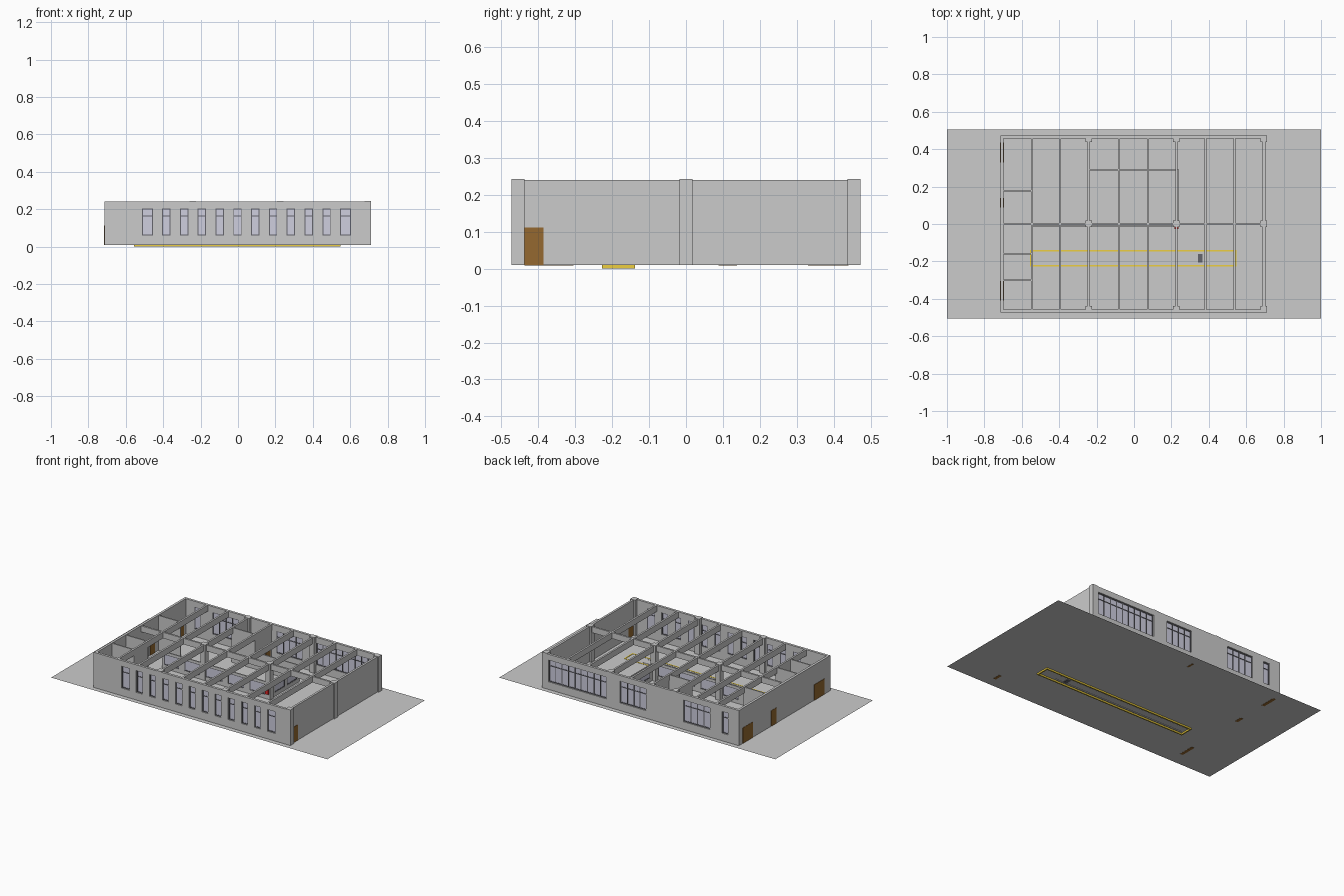
import bpy

if "Cube" in bpy.data.objects:
    bpy.data.objects.remove(bpy.data.objects["Cube"])

G = 0.01      # ground level
TOP = 0.24    # wall top


def material(name, rgb):
    m = bpy.data.materials.new(name)
    m.diffuse_color = (*rgb, 1)
    m.use_nodes = True
    m.node_tree.nodes["Principled BSDF"].inputs["Base Color"].default_value = m.diffuse_color
    return m


GLASS = material("glass", (0.62, 0.62, 0.74))
DARK = material("dark_frame", (0.13, 0.13, 0.15))
BROWN = material("door_brown", (0.30, 0.14, 0.03))
YELLOW = material("marking_yellow", (0.85, 0.62, 0.05))
RED = material("safety_red", (0.8, 0.02, 0.02))

FACES = [(0, 2, 3, 1), (4, 5, 7, 6), (0, 1, 5, 4), (2, 6, 7, 3), (0, 4, 6, 2), (1, 3, 7, 5)]


def boxes(name, items, mat=None):
    """One object from boxes given as ((x0, x1), (y0, y1), (z0, z1))."""
    verts, faces = [], []
    for X, Y, Z in items:
        n = len(verts)
        verts += [(x, y, z) for z in Z for y in Y for x in X]
        faces += [tuple(n + i for i in f) for f in FACES]
    me = bpy.data.meshes.new(name)
    me.from_pydata(verts, [], faces)
    ob = bpy.data.objects.new(name, me)
    bpy.context.collection.objects.link(ob)
    if mat:
        me.materials.append(mat)
    return ob


def wall(name, axis, span, across, z, holes=()):
    """Wall along an axis; holes are (start, end, z0, z1)."""
    def block(s, a, zz):
        return (s, a, zz) if axis == 'x' else (a, s, zz)
    ob = boxes(name, [block(span, across, z)])
    if holes:
        wide = (across[0] - 0.02, across[1] + 0.02)
        cut = boxes("cutter", [block((a, b), wide, (c, d)) for a, b, c, d in holes])
        cut.hide_render = True
        mod = ob.modifiers.new("openings", 'BOOLEAN')
        mod.object, mod.operation, mod.solver = cut, 'DIFFERENCE', 'EXACT'
        bpy.context.view_layer.objects.active = ob
        bpy.ops.object.modifier_apply(modifier=mod.name)
        bpy.data.objects.remove(cut, do_unlink=True)
    return ob


def glazing(name, axis, c, holes, panes=None, transom=None, t=0.004):
    """Frame bars and glass filling a list of holes, centred on plane c."""
    w, frames, glass = 0.005, [], []

    def add(target, s0, s1, z0, z1, h):
        a = (c - h, c + h)
        target.append(((s0, s1), a, (z0, z1)) if axis == 'x' else (a, (s0, s1), (z0, z1)))
    for i, (a, b, z0, z1) in enumerate(holes):
        n = panes[i] if panes else 1
        step = (b - a - w) / n
        for k in range(n + 1):
            add(frames, a + k * step, a + k * step + w, z0, z1, t)
        for zb in [z0, z1 - w] + ([transom] if transom else []):
            add(frames, a, b, zb, zb + w, t * 0.9)
        add(glass, a, b, z0, z1, 0.001)
    boxes(name + "_frames", frames, DARK)
    boxes(name + "_glass", glass, GLASS)


# Ground plane
me = bpy.data.meshes.new("ground")
me.from_pydata([(-1, -.505, G), (1, -.505, G), (1, .505, G), (-1, .505, G)], [], [(0, 1, 2, 3)])
bpy.context.collection.objects.link(bpy.data.objects.new("ground", me))

# Front wall with twelve tall windows, the end ones wider
Z0, Z1, TR = 0.06, 0.203, 0.161
front = [(-.513, -.455, Z0, Z1)]
front += [(-.406 + .0952 * i, -.361 + .0952 * i, Z0, Z1) for i in range(10)]
front += [(.545, .603, Z0, Z1)]
wall("front_wall", 'x', (-.714, .709), (-.473, -.457), (G, TOP), front)
glazing("front_windows", 'x', -.463, front, transom=TR)

# Back wall with grouped windows
back = [(.246, .666, Z0, Z1), (-.042, .146, Z0, Z1), (-.506, -.314, Z0, Z1), (-.636, -.591, Z0, Z1)]
wall("back_wall", 'x', (-.714, .709), (.457, .473), (G, TOP), back)
glazing("back_windows", 'x', .463, back, panes=[9, 4, 4, 1], transom=TR)

# End walls and outer doors
DZ = (.009, .112)
left_doors = [(.33, .435), (.088, .138), (-.41, -.305)]
wall("left_wall", 'y', (-.457, .457), (-.714, -.698), (G, TOP))
wall("right_wall", 'y', (-.457, .457), (.688, .702), (G, TOP))
boxes("left_doors", [((-.716, -.696), d, DZ) for d in left_doors], BROWN)
boxes("right_door", [((.686, .704), (-.437, -.386), DZ)], BROWN)

# Columns
CZ = (G, .243)
cols = []
for y0, y1 in [(-.473, -.438), (-.017, .018), (.438, .473)]:
    cols += [((x - .0175, x + .0175), (y0, y1), CZ) for x in (-.243, .227, .693)]
boxes("columns", cols)

# Roof beams across the building and one along the middle
BZ = (.2, TOP)
for i, x in enumerate((-.545, -.396, -.243, -.08, .075, .227, .382, .537)):
    boxes(f"cross_beam_{i + 1}", [((x - .006, x + .006), (-.457, .457), BZ)])
boxes("ridge_beam", [((-.698, .688), (-.006, .006), (.2, TOP - .001))])

# Full-height partitions
for i, y in enumerate((.178, -.158, -.30)):
    wall(f"left_partition_{i + 1}", 'x', (-.698, -.539), (y - .004, y + .004), (G, TOP - .002))
wall("washroom_wall", 'y', (-.304, -.154), (-.549, -.541), (G, .2))
wall("store_front_wall", 'x', (-.247, -.076), (.286, .294), (G, TOP - .002))
for n, x in (("left", -.243), ("right", -.08)):
    wall(f"store_{n}_wall", 'y', (.294, .457), (x - .004, x + .004), (G, .2))
boxes("store_door", [((-.086, -.074), (.395, .44), DZ)], BROWN)

# Low glazed partitions
LZ = (G, .12)
hall = [(a + .02, b - .02, .035, .105) for a, b in
        ((-.545, -.396), (-.396, -.243), (-.243, -.08), (-.08, .075), (.075, .227))]
side = [(.04, .145, .035, .105), (.165, .27, .035, .105)]
wall("hall_partition", 'x', (-.541, .21), (-.016, -.008), LZ, hall)
glazing("hall_partition", 'x', -.012, hall, t=.003)
wall("side_partition", 'y', (.018, .294), (.231, .239), LZ, side)
glazing("side_partition", 'y', .235, side, t=.003)
wall("rear_partition", 'x', (-.076, .231), (.286, .294), LZ)

# Red safety box on the middle column
boxes("safety_box", [((.216, .238), (-.028, -.017), (.045, .08))], RED)

# Inspection pit: yellow border, rails and steps
x0, x1, y0, y1, w = -.555, .547, -.228, -.138, .008
PZ = (0, .0115)
boxes("pit_border", [((x0, x1), (y0, y0 + w), PZ), ((x0, x1), (y1 - w, y1), PZ),
                     ((x0, x0 + w), (y0 + w, y1 - w), PZ), ((x1 - w, x1), (y0 + w, y1 - w), PZ)], YELLOW)
boxes("pit_rails", [((-.53, .42), (y - .003, y + .003), (.006, .012)) for y in (-.21, -.158)])
boxes("pit_step", [((.343, .367), (-.207, -.161), (.006, .013))], DARK)
